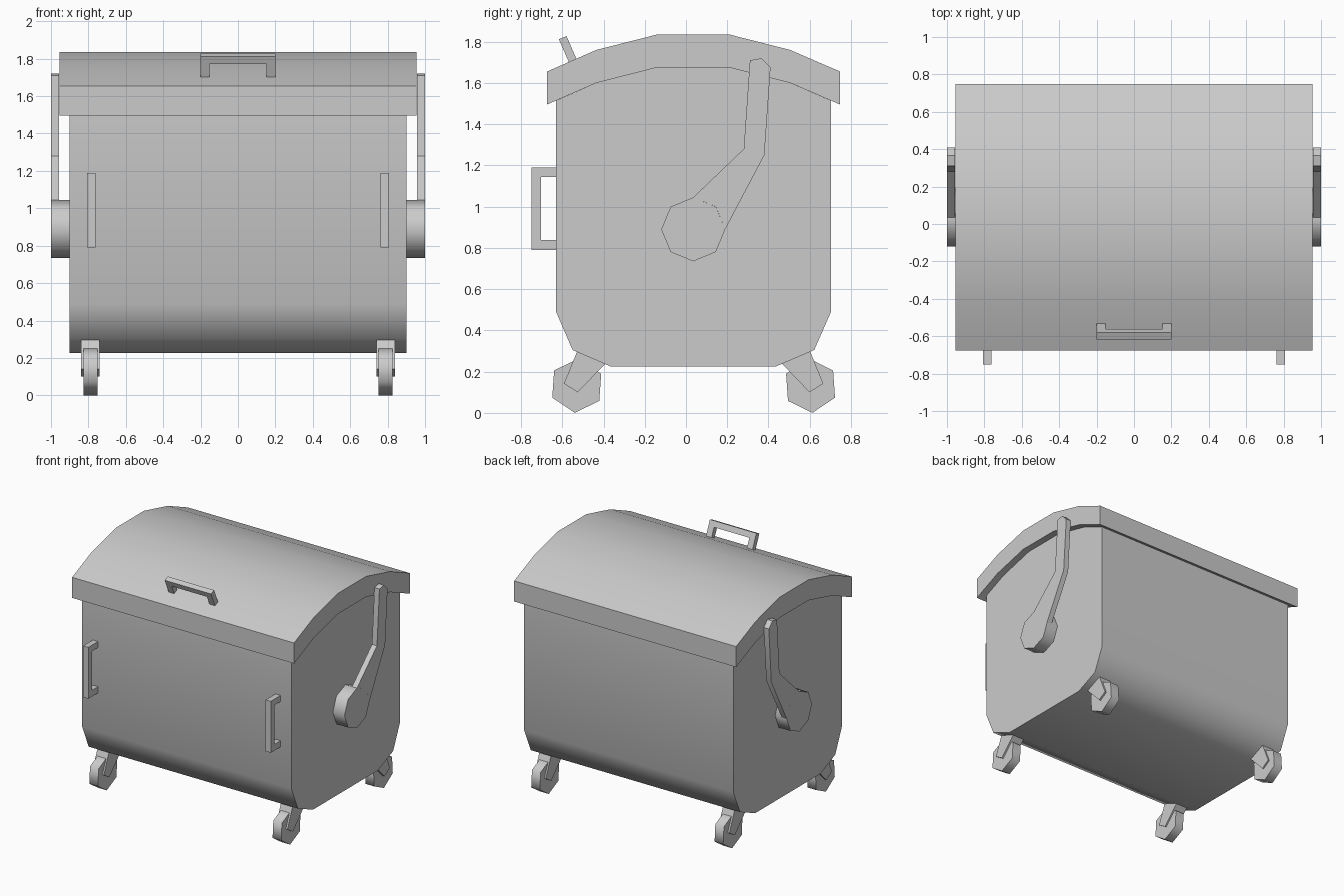
import bpy, bmesh, math
from mathutils import Vector

if "Cube" in bpy.data.objects:
    bpy.data.objects.remove(bpy.data.objects["Cube"])

MID_Y = 0.037  # fore-aft symmetry line of the body


def prism(name, profile, w0, w1, angle=46, mirror=False, place=lambda u, v, w: Vector((w, u, v))):
    """Extrude a profile (y, z by default) from w0 to w1 (along x by default)."""
    bm = bmesh.new()
    face = bm.faces.new([bm.verts.new(place(u, v, w0)) for u, v in profile])
    new = bmesh.ops.extrude_face_region(bm, geom=[face])["geom"]
    shift = place(0, 0, w1) - place(0, 0, w0)
    bmesh.ops.translate(bm, verts=[g for g in new if isinstance(g, bmesh.types.BMVert)], vec=shift)
    bmesh.ops.recalc_face_normals(bm, faces=bm.faces)
    mesh = bpy.data.meshes.new(name)
    bm.to_mesh(mesh)
    bm.free()
    mesh.shade_smooth()
    mesh.set_sharp_from_angle(angle=math.radians(angle))
    obj = bpy.data.objects.new(name, mesh)
    bpy.context.collection.objects.link(obj)
    if mirror:
        obj.modifiers.new("mirror", "MIRROR")
    return obj


def ngon(cy, cz, r, n, start):
    return [(cy + r * math.cos(math.radians(start + 360 * i / n)),
             cz + r * math.sin(math.radians(start + 360 * i / n))) for i in range(n)]


# Lid: arched slab
arch = [(-0.675, 1.655), (-0.435, 1.76), (-0.14, 1.835), (0.21, 1.835), (0.505, 1.76), (0.748, 1.655)]
prism("lid", arch + [(y, z - 0.16) for y, z in reversed(arch)], -0.955, 0.955)

# Body: tub with chamfered bottom, top following the lid underside
tub = [(-0.63, 1.514), (-0.63, 0.49), (-0.55, 0.305), (-0.365, 0.225),
       (0.435, 0.225), (0.622, 0.305), (0.703, 0.49), (0.703, 1.514)]
prism("body", tub + [(y, z - 0.16) for y, z in reversed(arch[1:-1])], -0.9, 0.9)

# Lid arms: pivot hub and bent plate on each side
prism("arm_hub", ngon(0.035, 0.89, 0.155, 8, 0), 0.9, 1.0, mirror=True)
prism("lid_arm", [(0.19, 0.89), (0.38, 1.25), (0.41, 1.675), (0.365, 1.72), (0.31, 1.71),
                  (0.28, 1.28), (0.035, 1.045), (0.145, 1.0)], 0.957, 1.0, angle=30, mirror=True)

# Front grab handles
prism("front_handle", [(-0.63, 0.79), (-0.75, 0.79), (-0.75, 1.19), (-0.63, 1.19),
                       (-0.63, 1.143), (-0.703, 1.143), (-0.703, 0.838), (-0.63, 0.838)],
      0.763, 0.807, angle=30, mirror=True)

# Lid handle: U bracket standing square to the lid slope
normal, slope = Vector((0, -0.4, 0.917)), Vector((0, 0.917, 0.4))
base = Vector((0, -0.548, 1.705))
prism("lid_handle", [(-0.2, -0.01), (-0.2, 0.125), (0.2, 0.125), (0.2, -0.01),
                     (0.152, -0.01), (0.152, 0.08), (-0.152, 0.08), (-0.152, -0.01)],
      -0.02, 0.02, angle=30,
      place=lambda u, v, w: base + Vector((u, 0, 0)) + normal * v + slope * w)

# Casters: fork and six-sided wheel at each corner
fork = [(-0.525, 0.305), (-0.39, 0.24), (-0.525, 0.10), (-0.592, 0.142)]
wheel = ngon(-0.53, 0.132, 0.132, 6, -94)
for end in ("front", "back"):
    def side(pts):
        return pts if end == "front" else [(2 * MID_Y - y, z) for y, z in pts]
    prism(end + "_caster_fork", side(fork), 0.74, 0.84, angle=30, mirror=True)
    prism(end + "_caster_wheel", side(wheel), 0.752, 0.826, angle=65, mirror=True)
